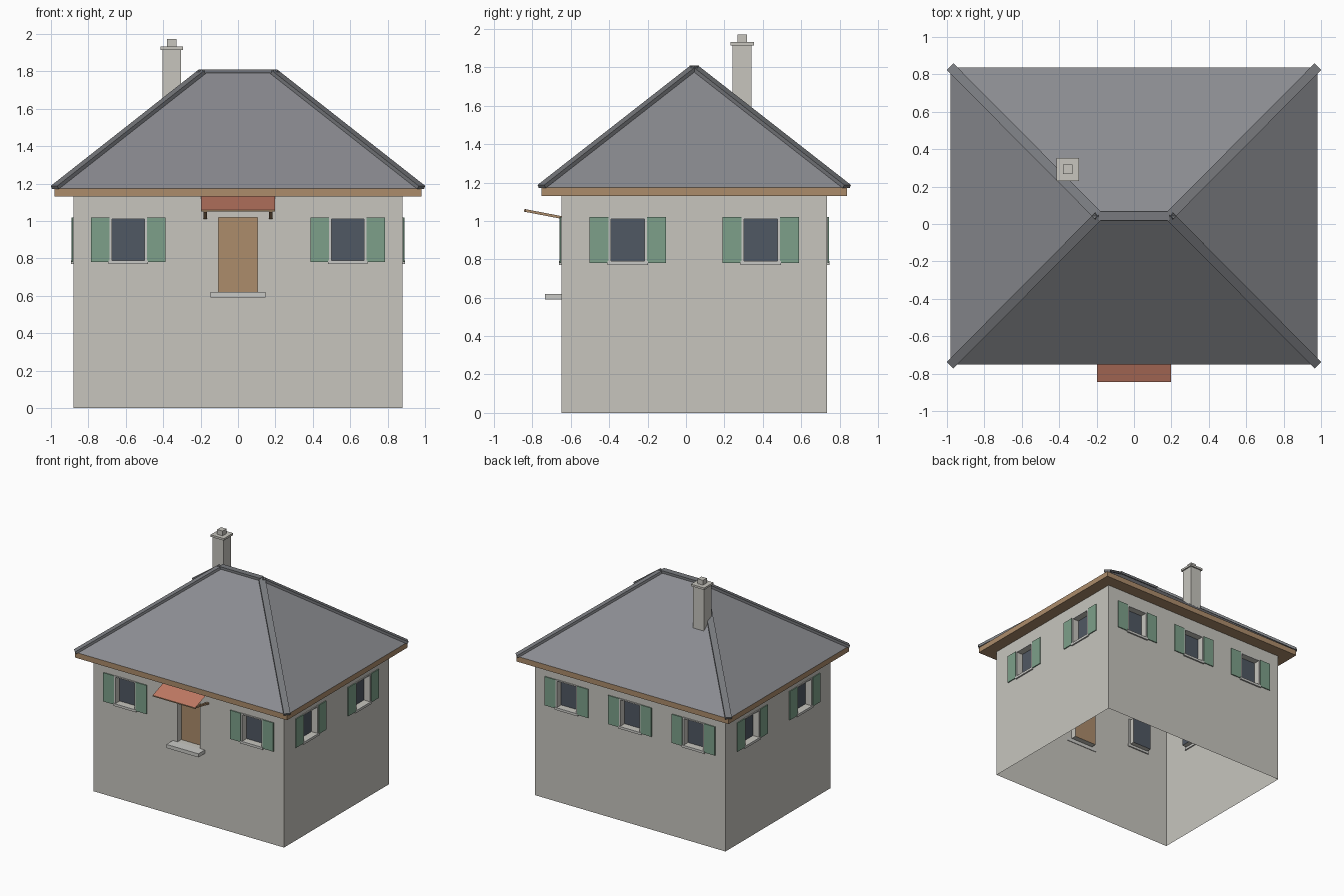
import bpy, bmesh, math
from mathutils import Matrix, Vector

if "Cube" in bpy.data.objects:
    bpy.data.objects.remove(bpy.data.objects["Cube"])

CY = 0.043                       # house centre in y
HX, HY = 0.88, 0.692             # wall half sizes
RX, RY = 0.98, 0.795             # eaves half sizes
EAVE, RIDGE, WALL_TOP = 1.175, 1.80, 1.14


def material(name, r, g, b):
    lin = lambda c: (c / 255 / 12.92) if c < 10 else ((c / 255 + 0.055) / 1.055) ** 2.4
    m = bpy.data.materials.new(name)
    m.diffuse_color = (lin(r), lin(g), lin(b), 1)
    m.use_nodes = True
    m.node_tree.nodes["Principled BSDF"].inputs["Base Color"].default_value = m.diffuse_color
    return m


PLASTER = material("plaster", 199, 197, 190)
TRIM = material("pale trim", 201, 201, 197)
SLATE = material("slate grey", 139, 140, 145)
CAPS = material("dark slate", 120, 122, 126)
WOOD = material("wood", 172, 140, 107)
GREEN = material("shutter green", 125, 160, 138)
GLASS = material("glass", 80, 88, 99)
CLAY = material("awning red", 192, 122, 100)


def finish(name, bm, *mats):
    me = bpy.data.meshes.new(name)
    bm.to_mesh(me)
    bm.free()
    for m in mats:
        me.materials.append(m)
    ob = bpy.data.objects.new(name, me)
    bpy.context.collection.objects.link(ob)
    return ob


def add_box(bm, lo, hi, mat=Matrix()):
    lo, hi = Vector(lo), Vector(hi)
    m = mat @ Matrix.Translation((lo + hi) / 2) @ Matrix.Diagonal((*(hi - lo), 1))
    bmesh.ops.create_cube(bm, size=1, matrix=m)


def box(name, lo, hi, mat):
    bm = bmesh.new()
    add_box(bm, lo, hi)
    return finish(name, bm, mat)


def beam(name, a, b, w, h, mat):
    """Box of section w x h running from a to b."""
    a, b = Vector(a), Vector(b)
    d = b - a
    rot = d.to_track_quat('X', 'Z').to_matrix().to_4x4()
    bm = bmesh.new()
    half = Vector((d.length, w, h)) / 2
    add_box(bm, -half, half, Matrix.Translation((a + b) / 2) @ rot)
    return finish(name, bm, mat)


# ---- walls with recessed openings, window frames and shutters
walls, frames, shutters = bmesh.new(), bmesh.new(), bmesh.new()
DEPTH = 0.05
WIN_Z = (0.79, 1.01)


def build_wall(angle, half, dist, openings):
    """Openings are (centre, half width, z0, z1, pane material index)."""
    mat = Matrix.Translation((0, CY, 0)) @ Matrix.Rotation(angle, 4, 'Z')

    def quad(pts, idx):
        f = walls.faces.new([walls.verts.new(mat @ Vector(p)) for p in pts])
        f.material_index = idx

    def panel(u0, u1, z0, z1, y, idx):
        quad([(u0, y, z0), (u1, y, z0), (u1, y, z1), (u0, y, z1)], idx)

    u = -half
    for c, w, z0, z1, idx in openings:
        panel(u, c - w, 0, WALL_TOP, -dist, 0)
        panel(c - w, c + w, 0, z0, -dist, 0)
        panel(c - w, c + w, z1, WALL_TOP, -dist, 0)
        panel(c - w, c + w, z0, z1, -dist + DEPTH, idx)
        ring = [(c - w, z0), (c + w, z0), (c + w, z1), (c - w, z1)]
        for i in range(4):
            (a, za), (b, zb) = ring[i], ring[(i + 1) % 4]
            quad([(a, -dist, za), (b, -dist, zb),
                  (b, -dist + DEPTH, zb), (a, -dist + DEPTH, za)], 0)
        u = c + w
        if idx == 1:
            front, back = -dist - 0.006, -dist + 0.01
            for s in (-1, 1):
                x0, x1 = sorted((c + s * w, c + s * 0.1))
                add_box(frames, (x0, front, z0), (x1, back, z1), mat)
                x0, x1 = sorted((c + s * 0.1, c + s * 0.2))
                add_box(shutters, (x0, -dist - 0.01, 0.78), (x1, -dist - 0.002, 1.02), mat)
            add_box(frames, (c - 0.1, front, z1), (c + 0.1, back, 1.02), mat)
            add_box(frames, (c - 0.105, -dist - 0.012, 0.77), (c + 0.105, back, z0), mat)
    panel(u, half, 0, WALL_TOP, -dist, 0)


def window(c):
    return (c, 0.088, *WIN_Z, 1)


BX, BY = HX * 2 / 3, HY / 2
sides = [window(-BY), window(BY)]
build_wall(0, HX, HY, [window(-BX), (0, 0.105, 0.62, 1.02, 2), window(BX)])
build_wall(math.pi / 2, HY, HX, sides)
build_wall(math.pi, HX, HY, [window(-BX), window(0), window(BX)])
build_wall(-math.pi / 2, HY, HX, sides)
bmesh.ops.remove_doubles(walls, verts=walls.verts, dist=1e-5)
finish("walls", walls, PLASTER, GLASS, WOOD)
finish("window_frames", frames, TRIM)
finish("shutters", shutters, GREEN)

# ---- eaves board and hipped roof
box("eaves_board", (-RX, CY - RY, 1.13), (RX, CY + RY, EAVE), WOOD)
RH = RX - RY + 0.005             # half length of the ridge
bm = bmesh.new()
base = [bm.verts.new((sx * RX, CY + sy * RY, EAVE))
        for sx, sy in ((-1, -1), (1, -1), (1, 1), (-1, 1))]
left, right = (bm.verts.new((s * RH, CY, RIDGE)) for s in (-1, 1))
for f in ((base[0], base[1], right, left), (base[1], base[2], right),
          (base[2], base[3], left, right), (base[3], base[0], left), base[::-1]):
    bm.faces.new(f)
finish("roof", bm, SLATE)

# ---- ridge and hip caps
beam("ridge_cap", (-RH, CY, RIDGE), (RH, CY, RIDGE), 0.05, 0.02, CAPS)
for sx in (-1, 1):
    for sy in (-1, 1):
        beam("hip_cap", (sx * RX, CY + sy * RY, EAVE + 0.004),
             (sx * RH, CY, RIDGE), 0.05, 0.02, CAPS)

# ---- chimney
CX, CYY = -0.354, 0.292
for name, h, z0, z1 in (("chimney_stack", 0.05, 1.4, 1.915),
                        ("chimney_cap", 0.061, 1.915, 1.932),
                        ("chimney_pot", 0.025, 1.932, 1.972)):
    box(name, (CX - h, CYY - h, z0), (CX + h, CYY + h, z1), PLASTER)

# ---- door step and awning on two struts
FY = CY - HY
box("door_step", (-0.148, FY - 0.085, 0.59), (0.148, FY + 0.005, 0.62), TRIM)
AY = -0.845
bm = bmesh.new()
bm.faces.new([bm.verts.new(p) for p in ((-0.197, AY, 1.06), (0.197, AY, 1.06),
                                        (0.197, FY, 1.13), (-0.197, FY, 1.13))])
finish("awning_sheet", bm, CLAY)
box("awning_front_lath", (-0.197, AY, 1.05), (0.197, AY + 0.012, 1.059), WOOD)
for s in (-1, 1):
    beam("awning_strut", (s * 0.176, AY + 0.004, 1.055), (s * 0.176, FY, 1.018),
         0.018, 0.014, WOOD)
